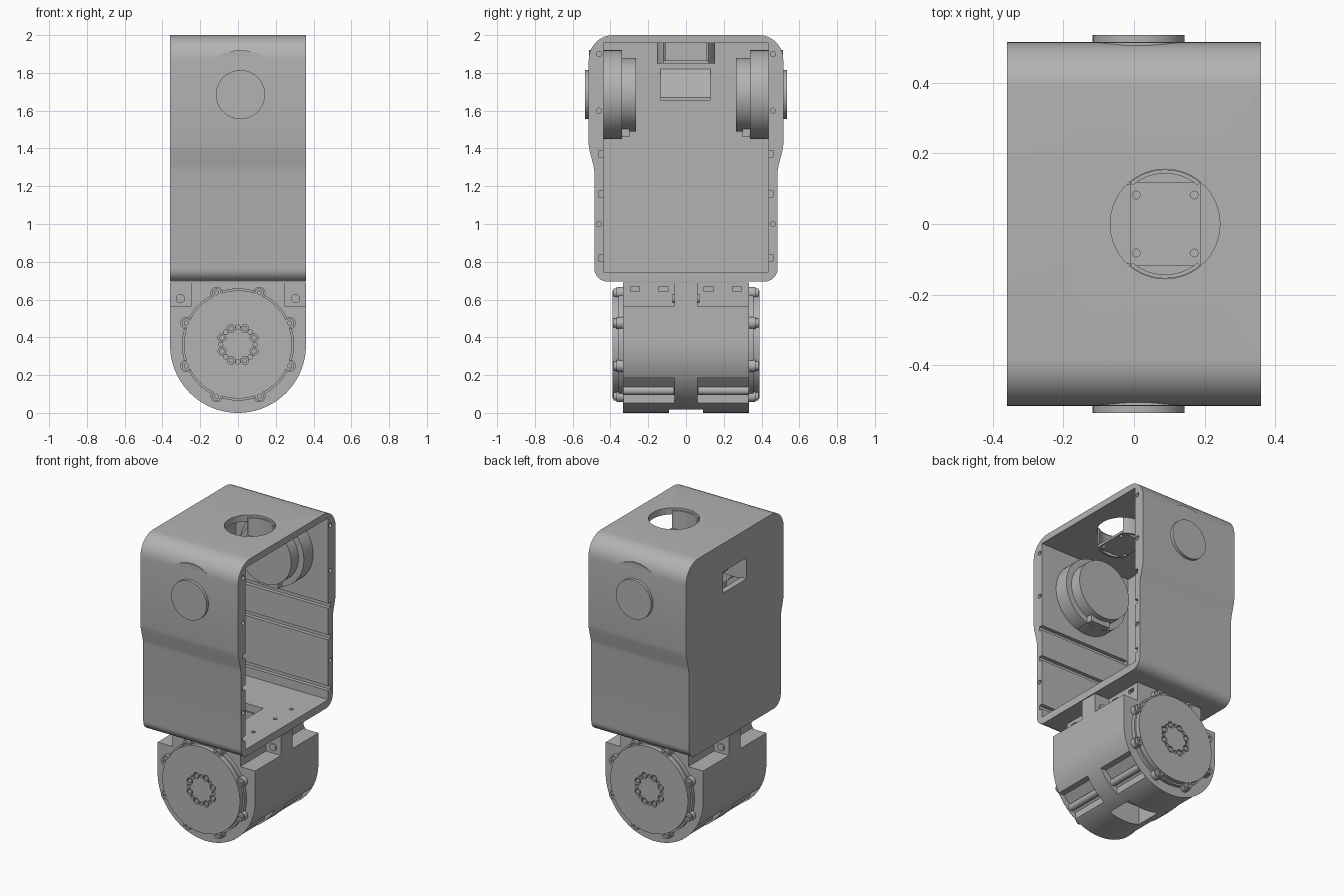
import bpy, bmesh
from math import sin, cos, pi, radians
from mathutils import Matrix, Vector

if "Cube" in bpy.data.objects:
    bpy.data.objects.remove(bpy.data.objects["Cube"], do_unlink=True)

grey = bpy.data.materials.new("machined_grey")
grey.use_nodes = True
grey.diffuse_color = (0.45, 0.45, 0.45, 1)
grey.node_tree.nodes["Principled BSDF"].inputs["Base Color"].default_value = (0.45, 0.45, 0.45, 1)


def finish(name, bm, smooth=True):
    bmesh.ops.recalc_face_normals(bm, faces=bm.faces)
    mesh = bpy.data.meshes.new(name)
    bm.to_mesh(mesh)
    bm.free()
    mesh.materials.append(grey)
    obj = bpy.data.objects.new(name, mesh)
    bpy.context.collection.objects.link(obj)
    if smooth:
        shade(obj)
    return obj


def shade(obj):
    bpy.ops.object.select_all(action='DESELECT')
    obj.select_set(True)
    bpy.context.view_layer.objects.active = obj
    bpy.ops.object.shade_smooth_by_angle(angle=radians(30))


def add_box(bm, x, y, z):
    size = Vector((x[1] - x[0], y[1] - y[0], z[1] - z[0]))
    mid = Vector((x[0] + x[1], y[0] + y[1], z[0] + z[1])) / 2
    bmesh.ops.create_cube(bm, size=1, matrix=Matrix.Translation(mid) @ Matrix.Diagonal((*size, 1)))


def add_cyl(bm, axis, mid, r, length, seg=32):
    turn = {'x': Matrix.Rotation(pi / 2, 4, 'Y'), 'y': Matrix.Rotation(pi / 2, 4, 'X'), 'z': Matrix()}[axis]
    bmesh.ops.create_cone(bm, cap_ends=True, segments=seg, radius1=r, radius2=r, depth=length,
                          matrix=Matrix.Translation(mid) @ turn)


def add_prism(bm, points, axis, a, b):
    place = {'x': lambda p, t: (t, p[0], p[1]), 'y': lambda p, t: (p[0], t, p[1]),
             'z': lambda p, t: (p[0], p[1], t)}[axis]
    face = bm.faces.new([bm.verts.new(place(p, a)) for p in points])
    moved = bmesh.ops.extrude_face_region(bm, geom=[face])
    shift = Vector(place((0, 0), b - a))
    bmesh.ops.translate(bm, vec=shift, verts=[v for v in moved['geom'] if isinstance(v, bmesh.types.BMVert)])


def arc(cx, cy, r, a0, a1, n=12):
    return [(cx + r * cos(radians(a0 + (a1 - a0) * i / n)), cy + r * sin(radians(a0 + (a1 - a0) * i / n)))
            for i in range(n + 1)]


def cut(obj, bm):
    cutter = finish("cutter", bm, False)
    cutter.hide_render = True
    mod = obj.modifiers.new("cut", 'BOOLEAN')
    mod.object, mod.operation, mod.solver, mod.use_self = cutter, 'DIFFERENCE', 'EXACT', True
    bpy.ops.object.select_all(action='DESELECT')
    bpy.context.view_layer.objects.active = obj
    obj.select_set(True)
    bpy.ops.object.modifier_apply(modifier="cut")
    bpy.data.objects.remove(cutter, do_unlink=True)
    shade(obj)


# Shell: rounded side profile with a stepped waist, open toward +x
half = (arc(0.415, 0.765, 0.07, -90, 0, 8) + [(0.485, 1.28), (0.49, 1.31), (0.51, 1.385), (0.515, 1.42)]
        + arc(0.385, 1.87, 0.13, 0, 90, 10))
bm = bmesh.new()
add_prism(bm, half + [(-y, z) for y, z in reversed(half)], 'x', -0.36, 0.36)
shell = finish("shell", bm)
bm = bmesh.new()
add_box(bm, (-0.32, 0.5), (-0.437, 0.437), (0.745, 1.957))
cut(shell, bm)
bm = bmesh.new()
for s in (-1, 1):
    for z in (0.82, 1.16, 1.37):                       # rail grooves
        add_box(bm, (-0.31, 0.5), sorted((s * 0.42, s * 0.462)), (z - 0.016, z + 0.016))
    for z in (1.0, 1.6, 1.9):                          # cover screw holes
        add_cyl(bm, 'x', (0.36, s * 0.46, z), 0.014, 0.12, 16)
    for y in (-0.2, 0.03, 0.2):                        # floor screw holes
        add_cyl(bm, 'z', (s * 0.255, y, 0.745), 0.013, 0.06, 12)
add_box(bm, (-0.11, 0.11), (-0.11, 0.11), (0.6, 0.8))  # cable opening in the floor
add_box(bm, (-0.4, -0.3), (-0.125, 0.125), (1.67, 1.81))  # rear window
add_cyl(bm, 'z', (0.088, 0, 1.98), 0.155, 0.1, 64)     # top opening
cut(shell, bm)

# Hood behind the rear window
bm = bmesh.new()
slope = [(-0.32, 1.82), (-0.17, 1.67), (-0.17, 1.655), (-0.18, 1.655), (-0.32, 1.795)]
add_prism(bm, slope, 'y', -0.135, 0.13)
for y in (-0.135, 0.12):
    add_prism(bm, [(-0.32, 1.8), (-0.18, 1.66), (-0.32, 1.66)], 'y', y, y + 0.01)
finish("window_hood", bm)

# Tray hanging under the top opening
bm = bmesh.new()
for s in (-1, 1):
    wall = arc(0.088, 0, 0.154, s * 50, s * 130) + arc(0.088, 0, 0.143, s * 130, s * 50)
    add_prism(bm, wall, 'z', 1.85, 1.985)
finish("tray_walls", bm)
bm = bmesh.new()
add_box(bm, (-0.012, 0.19), (-0.118, 0.118), (1.85, 1.866))
tray = finish("tray_floor", bm)
bm = bmesh.new()
for x in (0.006, 0.17):
    for y in (-0.082, 0.082):
        add_cyl(bm, 'z', (x, y, 1.86), 0.011, 0.1, 16)
cut(tray, bm)

# Upper drives: stepped discs inside, round boss outside
for s, side in ((-1, "front"), (1, "back")):
    bm = bmesh.new()
    for r, y0, y1 in ((0.235, 0.34, 0.514), (0.195, 0.264, 0.345), (0.13, 0.5, 0.535)):
        add_cyl(bm, 'y', (0.013, s * (y0 + y1) / 2, 1.685), r, y1 - y0, 64)
    add_box(bm, (-0.06, 0.085), sorted((s * 0.3, s * 0.437)), (1.46, 1.52))
    finish(side + "_upper_drive", bm)

# Lower housing: arch section lying along y
bm = bmesh.new()
add_prism(bm, [(0.36, 0.69)] + [(-0.36, 0.69)] + arc(0, 0.36, 0.36, 180, 360, 48), 'y', -0.333, 0.333)
housing = finish("lower_housing", bm)
bm = bmesh.new()
for sx in (-1, 1):
    for sy in (-1, 1):
        # upper corner pockets beside the central web
        add_box(bm, sorted((sx * 0.25, sx * 0.4)), sorted((sy * 0.062, sy * 0.4)), (0.563, 0.72))
        for y in (0.12, 0.27):
            add_box(bm, sorted((sx * 0.2, sx * 0.26)), sorted((sy * (y - 0.025), sy * (y + 0.025))), (0.642, 0.668))
        # lower pockets along the curve
        notch = [(0.34, 0.185), (0.275, 0.185), (0.185, 0.095), (0.185, 0.0), (0.34, 0.0)]
        add_prism(bm, [(sx * x, z) for x, z in notch], 'y', sy * 0.062, sy * 0.332)
    add_cyl(bm, 'y', (sx * 0.305, 0, 0.605), 0.015, 0.3, 16)
add_box(bm, (-0.115, 0.115), (-0.09, 0.09), (-0.1, 0.14))
add_box(bm, (-0.11, 0.11), (-0.11, 0.11), (0.55, 0.8))
cut(housing, bm)

# Screws in the housing pockets
bm = bmesh.new()
for sx in (-1, 1):
    for sy in (-1, 1):
        add_cyl(bm, 'y', (sx * 0.305, sy * 0.066, 0.605), 0.024, 0.012, 20)
        add_cyl(bm, 'y', (sx * 0.218, sy * 0.197, 0.118), 0.023, 0.268, 20)
finish("pocket_screws", bm)


# Lower drive faces: flange, hub, rim bolts and hub screw holes
def around(radius, count, start):
    for i in range(count):
        a = start + 2 * pi * i / count
        yield radius * cos(a), 0.362 + radius * sin(a)


for s, side in ((-1, "front"), (1, "back")):
    bm = bmesh.new()
    add_cyl(bm, 'y', (0, s * 0.357, 0.362), 0.286, 0.062, 96)
    flange = finish(side + "_lower_flange", bm)
    bm = bmesh.new()
    for x, z in around(0.092, 8, pi / 8):
        add_cyl(bm, 'y', (x, s * 0.388, z), 0.021, 0.03, 20)
    for x, z in around(0.092, 8, 0):
        add_cyl(bm, 'y', (x, s * 0.388, z), 0.012, 0.03, 12)
    cut(flange, bm)
    bm = bmesh.new()
    add_cyl(bm, 'y', (0, s * 0.345, 0.362), 0.297, 0.025, 96)
    for x, z in around(0.296, 8, pi / 8):
        add_cyl(bm, 'y', (x, s * 0.35, z), 0.032, 0.034, 24)
        add_cyl(bm, 'y', (x, s * 0.36, z), 0.024, 0.05, 24)
    bolts = finish(side + "_rim_bolts", bm)
    bm = bmesh.new()
    for x, z in around(0.296, 8, pi / 8):
        add_cyl(bm, 'y', (x, s * 0.385, z), 0.012, 0.03, 6)
    cut(bolts, bm)
    bm = bmesh.new()
    for x, z in around(0.092, 8, pi / 8):
        add_cyl(bm, 'y', (x, s * 0.378, z), 0.014, 0.014, 16)
    finish(side + "_hub_screws", bm)
